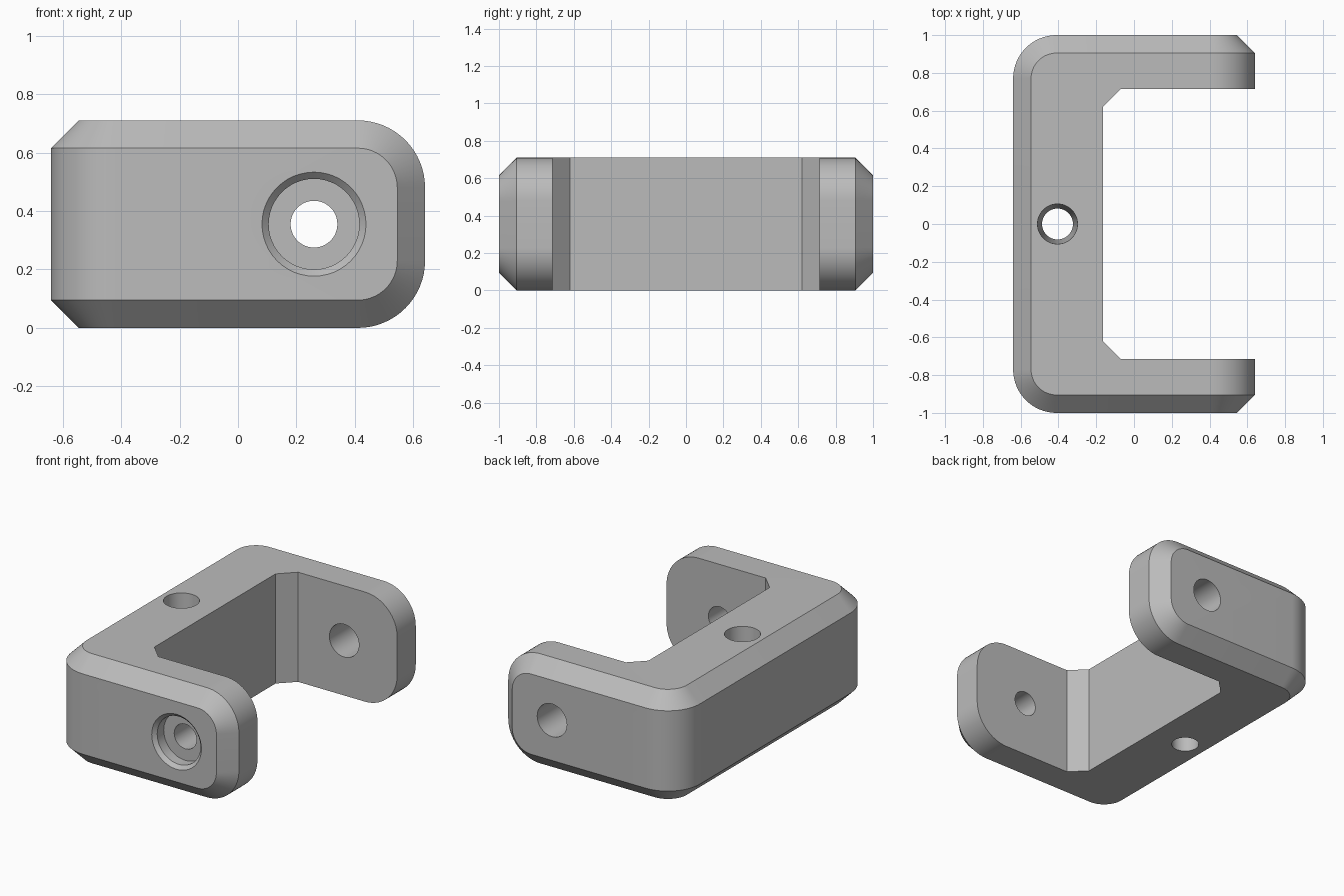
import bpy
import bmesh
from math import cos, sin, pi
from mathutils import Matrix

if "Cube" in bpy.data.objects:
    bpy.data.objects.remove(bpy.data.objects["Cube"], do_unlink=True)

MID_Z = 0.355      # half the height
R, CH = 0.23, 0.095  # corner radius and chamfer width
STEPS = 16


def make_object(name, bm):
    bmesh.ops.recalc_face_normals(bm, faces=bm.faces)
    mesh = bpy.data.meshes.new(name)
    bm.to_mesh(mesh)
    bm.free()
    obj = bpy.data.objects.new(name, mesh)
    bpy.context.collection.objects.link(obj)
    return obj


def section(inner, edge, outer, half_edge, half_outer):
    """Six-point cross-section: inner wall, chamfer edge, outer wall."""
    rail = [(inner, half_edge), (edge, half_edge), (outer, half_outer)]
    top = [(x, y, MID_Z + h) for (x, y), h in rail]
    low = [(x, y, MID_Z - h) for (x, y), h in reversed(rail)]
    return top + low


sections = []
# Rounded free end of the front arm
for i in range(STEPS + 1):
    a = pi / 2 * i / STEPS
    fx, ix = 0.41 + R * cos(a), 0.41 + (R - CH) * cos(a)
    sections.append(section((fx, -0.715), (fx, -0.905), (ix, -1),
                            0.125 + R * sin(a), 0.125 + (R - CH) * sin(a)))
# Rounded outer corner with a chamfered inner corner
for i in range(STEPS + 1):
    t = i / STEPS
    a = -pi / 2 * (1 + t)
    at = lambda r: (-0.41 + r * cos(a), -0.77 + r * sin(a))
    inner = (-0.07 - 0.095 * t, -0.715 + 0.095 * t)
    sections.append(section(inner, at(R - CH), at(R), MID_Z, MID_Z - CH))
# Mirror to the back arm
sections += [[(x, -y, z) for x, y, z in s] for s in reversed(sections)]

bm = bmesh.new()
rings = [[bm.verts.new(p) for p in s] for s in sections]
for a, b in zip(rings, rings[1:]):
    for k in range(6):
        n = (k + 1) % 6
        bm.faces.new((a[k], a[n], b[n], b[k]))
for end in (rings[0], rings[-1]):
    for k in range(2):
        bm.faces.new((end[k], end[k + 1], end[4 - k], end[5 - k]))
bracket = make_object("bracket", bm)


def cut_hole(name, profile, matrix):
    """Cut a turned hole; profile lists (radius, height) along its axis."""
    bm = bmesh.new()
    n = 48
    loops = [[bm.verts.new((r * cos(2 * pi * i / n), r * sin(2 * pi * i / n), h))
              for i in range(n)] for r, h in profile]
    for a, b in zip(loops, loops[1:]):
        for i in range(n):
            j = (i + 1) % n
            bm.faces.new((a[i], a[j], b[j], b[i]))
    bm.faces.new(loops[0])
    bm.faces.new(loops[-1])
    bm.transform(matrix)
    cutter = make_object(name, bm)
    cutter.hide_render = True
    mod = bracket.modifiers.new(name, "BOOLEAN")
    mod.operation = "DIFFERENCE"
    mod.solver = "EXACT"
    mod.object = cutter
    bpy.context.view_layer.objects.active = bracket
    bpy.ops.object.modifier_apply(modifier=name)
    bpy.data.objects.remove(cutter, do_unlink=True)


# Tapered hole through the base
cut_hole("base_hole", [(0.082, -0.02), (0.082, 0), (0.106, 0.71), (0.106, 0.75)],
         Matrix.Translation((-0.405, 0, 0)))
# Arm holes run along y: local height becomes y
along_y = Matrix.Translation((0.26, 0, MID_Z)) @ Matrix.Rotation(-pi / 2, 4, "X")
cut_hole("front_hole", [(0.178, -1.05), (0.178, -1), (0.155, -0.977),
                        (0.155, -0.91), (0.08, -0.91), (0.08, -0.65)], along_y)
cut_hole("back_hole", [(0.106, 0.65), (0.106, 1.05)], along_y)

# Grey finish
grey = bpy.data.materials.new("grey")
grey.use_nodes = True
colour = (0.5, 0.5, 0.5, 1)
grey.diffuse_color = colour
grey.node_tree.nodes["Principled BSDF"].inputs["Base Color"].default_value = colour
bracket.data.materials.clear()
bracket.data.materials.append(grey)

bpy.ops.object.select_all(action="DESELECT")
bracket.select_set(True)
bpy.context.view_layer.objects.active = bracket
bpy.ops.object.shade_smooth_by_angle(angle=pi / 6)
